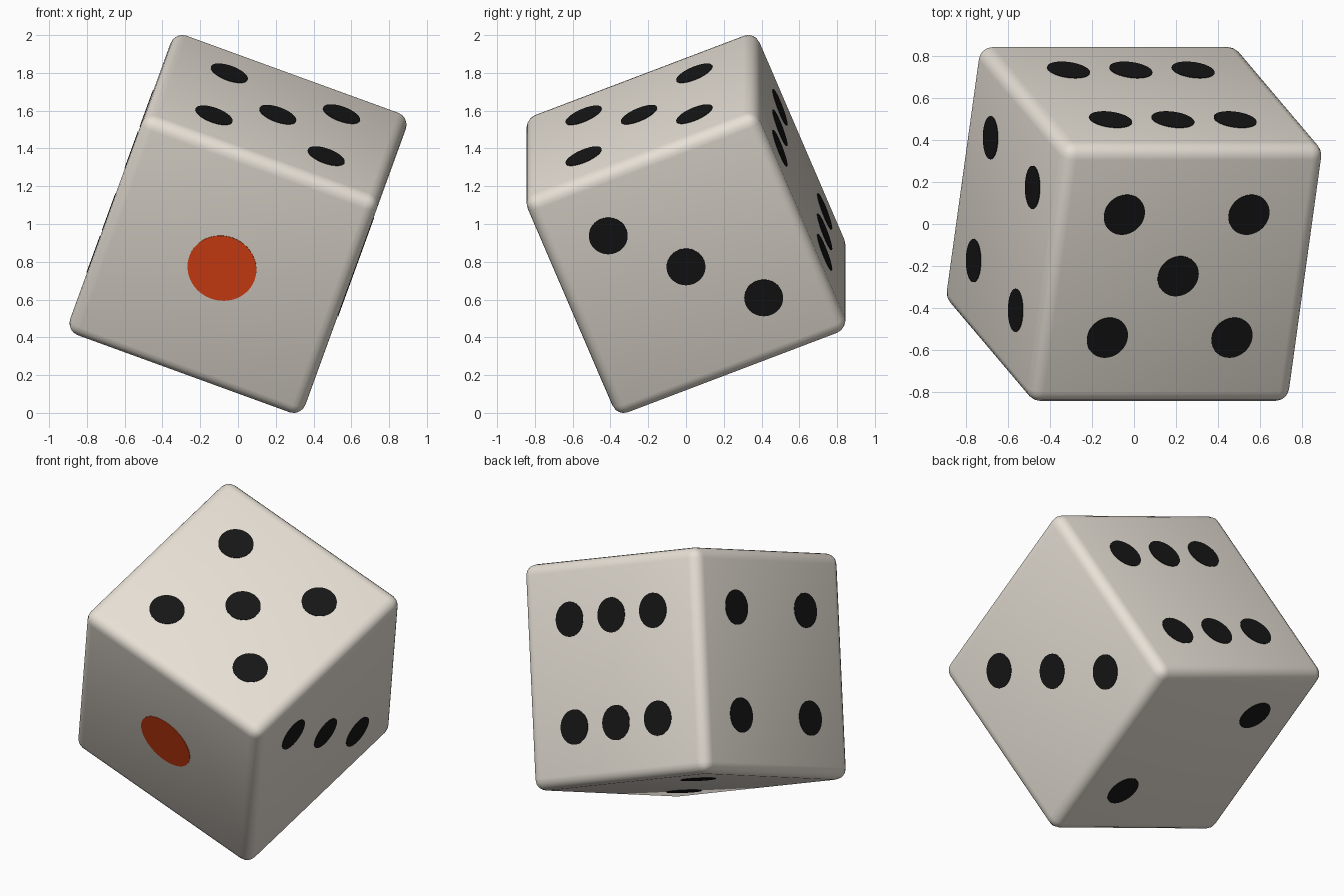
import bpy, bmesh, math
from mathutils import Matrix, Vector

if "Cube" in bpy.data.objects:
    bpy.data.objects.remove(bpy.data.objects["Cube"])

SIZE, ROUND = 1.326, 0.066      # cube side and edge radius
STEP = 0.316                    # pip spacing from face centre
PIP, BIG_PIP = 0.103, 0.184     # pip radii
THICK = 0.003


def material(name, rgb):
    m = bpy.data.materials.new(name)
    m.diffuse_color = (*rgb, 1)
    m.use_nodes = True
    m.node_tree.nodes["Principled BSDF"].inputs["Base Color"].default_value = m.diffuse_color
    return m


ivory = material("ivory", (0.80, 0.747, 0.67))
black = material("black", (0.008, 0.008, 0.008))
red = material("red", (0.80, 0.06, 0.008))

# tilted pose of the whole die, balanced on one corner
pose = (Matrix.Translation((0, 0, 1))
        @ Matrix.Rotation(math.radians(20), 4, 'Y')
        @ Matrix.Rotation(math.radians(22), 4, 'X'))


def add_object(name, bm, mat):
    me = bpy.data.meshes.new(name)
    bm.to_mesh(me)
    bm.free()
    me.materials.append(mat)
    ob = bpy.data.objects.new(name, me)
    bpy.context.collection.objects.link(ob)
    ob.matrix_world = pose
    return ob


# rounded cube body
bm = bmesh.new()
bmesh.ops.create_cube(bm, size=SIZE)
bmesh.ops.bevel(bm, geom=bm.edges[:], offset=ROUND, segments=4,
                profile=0.5, affect='EDGES')
for f in bm.faces:
    f.smooth = True
add_object("die_body", bm, ivory)

# pip layouts: face normal, first axis, second axis, grid positions
X, Y, Z = Vector((1, 0, 0)), Vector((0, 1, 0)), Vector((0, 0, 1))
corners = [(a, b) for a in (-1, 1) for b in (-1, 1)]
faces = {
    "one": (-Y, X, Z, [(0, 0)]),
    "two": (-Z, X, Y, [(1, -1), (-1, 1)]),
    "three": (X, Y, Z, [(-1, 1), (0, 0), (1, -1)]),
    "four": (-X, Y, Z, corners),
    "five": (Z, X, Y, corners + [(0, 0)]),
    "six": (Y, X, Z, [(a, b) for a in (-1, 0, 1) for b in (-1, 1)]),
}

# thin painted discs on every face
for name, (n, u, v, spots) in faces.items():
    bm = bmesh.new()
    turn = n.to_track_quat('Z', 'Y').to_matrix().to_4x4()
    radius = BIG_PIP if name == "one" else PIP
    for a, b in spots:
        at = n * (SIZE / 2) + (u * a + v * b) * STEP
        bmesh.ops.create_cone(bm, cap_ends=True, segments=48, radius1=radius,
                              radius2=radius, depth=2 * THICK,
                              matrix=Matrix.Translation(at) @ turn)
    add_object("pips_" + name, bm, red if name == "one" else black)
